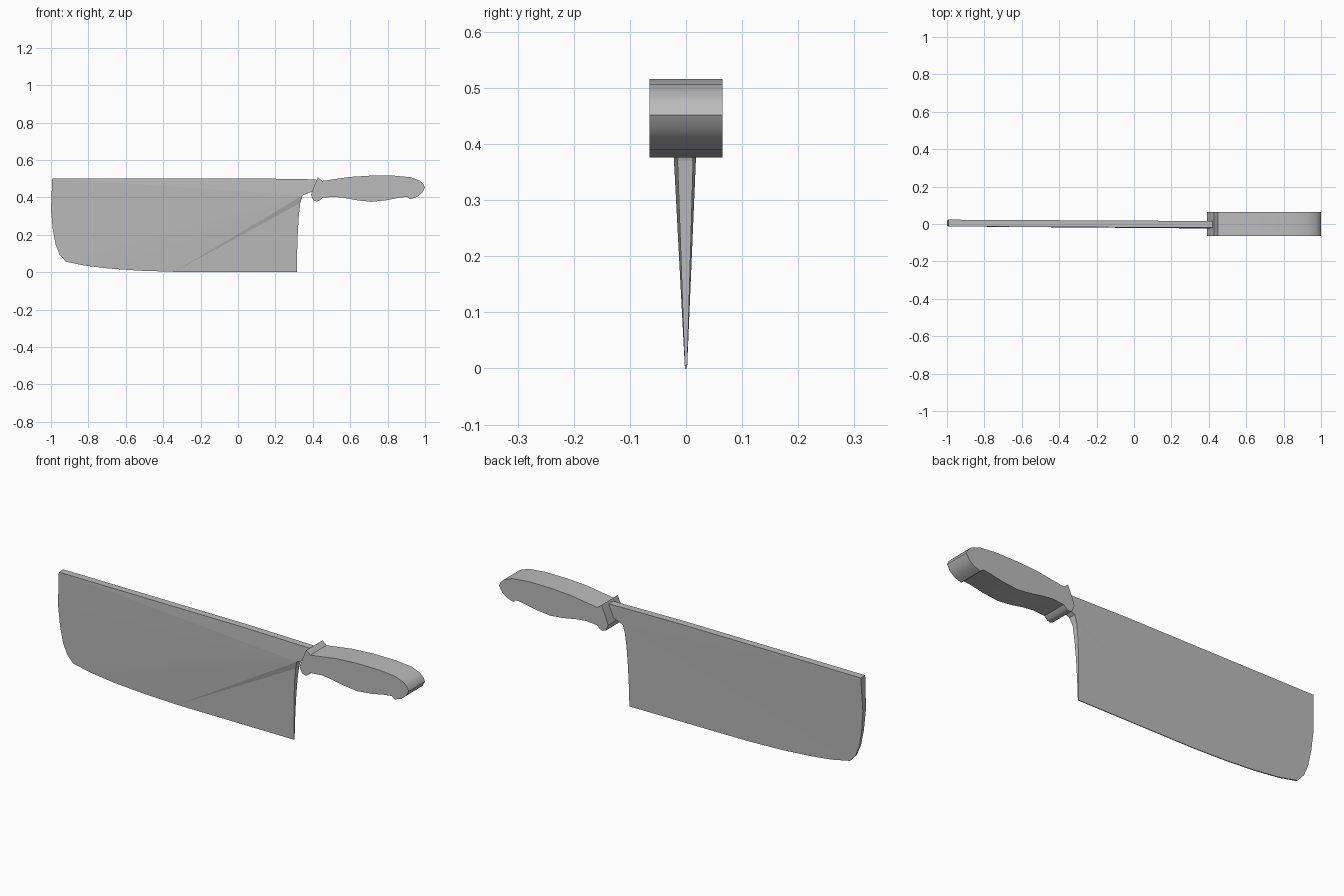
import bpy
import bmesh

cube = bpy.data.objects.get("Cube")
if cube:
    bpy.data.objects.remove(cube, do_unlink=True)

steel = bpy.data.materials.new("plain grey")
grey = (0.5, 0.5, 0.5, 1.0)
steel.diffuse_color = grey
steel.use_nodes = True
steel.node_tree.nodes["Principled BSDF"].inputs["Base Color"].default_value = grey


def finish(name, bm, smooth):
    bmesh.ops.recalc_face_normals(bm, faces=bm.faces)
    mesh = bpy.data.meshes.new(name)
    bm.to_mesh(mesh)
    bm.free()
    mesh.materials.append(steel)
    obj = bpy.data.objects.new(name, mesh)
    bpy.context.collection.objects.link(obj)
    if smooth:
        bpy.ops.object.select_all(action="DESELECT")
        obj.select_set(True)
        bpy.context.view_layer.objects.active = obj
        bpy.ops.object.shade_smooth_by_angle(angle=0.6)
    return obj


# Handle with its flared bolster: one side profile, extruded across
handle_profile = [
    (.403, .451), (.427, .507), (.45, .488), (.515, .497), (.595, .509),
    (.71, .516), (.835, .516), (.926, .507), (.974, .488), (.992, .47),
    (1, .452), (.985, .425), (.958, .403), (.921, .39), (.905, .403),
    (.862, .398), (.798, .385), (.713, .376), (.638, .384), (.569, .397),
    (.515, .403), (.451, .398), (.435, .382), (.42, .378), (.403, .384),
    (.39, .414)]
bm = bmesh.new()
face = bm.faces.new([bm.verts.new((x, -.065, z)) for x, z in handle_profile])
extruded = bmesh.ops.extrude_face_region(bm, geom=[face])
moved = [v for v in extruded["geom"] if isinstance(v, bmesh.types.BMVert)]
bmesh.ops.translate(bm, verts=moved, vec=(0, .13, 0))
finish("handle", bm, True)

# Blade: wedge section, thick at the spine, with a folded heel
neck = (.345, .41)
tang = [(.37, .428), (.39, .434), (.42, .44)]
spine = [(.42, .496), (.04, .502), (-.993, .502)]
tip = [(-1, .334), (-.99, .227), (-.975, .147), (-.953, .093), (-.92, .056)]
belly = [(-.82, .035), (-.686, .019), (-.526, .008), (-.34, .002)]
heel = [(.315, 0), (.316, .1), (.319, .2), (.325, .3), (.333, .37)]
outline = [neck] + tang + spine + tip + belly + heel
fold = outline.index(belly[-1])


def side(x, z, sign):
    y = sign * (.002 + .032 * z) - .01 * x * z
    if sign < 0 and (x, z) in [neck] + tang:
        y -= .007
    return (x, y, z)


bm = bmesh.new()
sheets = [[bm.verts.new(side(x, z, s)) for x, z in outline] for s in (-1, 1)]
count = len(outline)
for sheet in sheets:
    # Main face fans from the neck, heel face fans from the end of the belly
    for i in range(1, fold):
        bm.faces.new((sheet[0], sheet[i], sheet[i + 1]))
    for i in range(fold + 1, count):
        bm.faces.new((sheet[fold], sheet[i], sheet[(i + 1) % count]))
# Rim around the blade
front, back = sheets
for i in range(count):
    j = (i + 1) % count
    bm.faces.new((front[i], front[j], back[j], back[i]))
finish("blade", bm, False)
